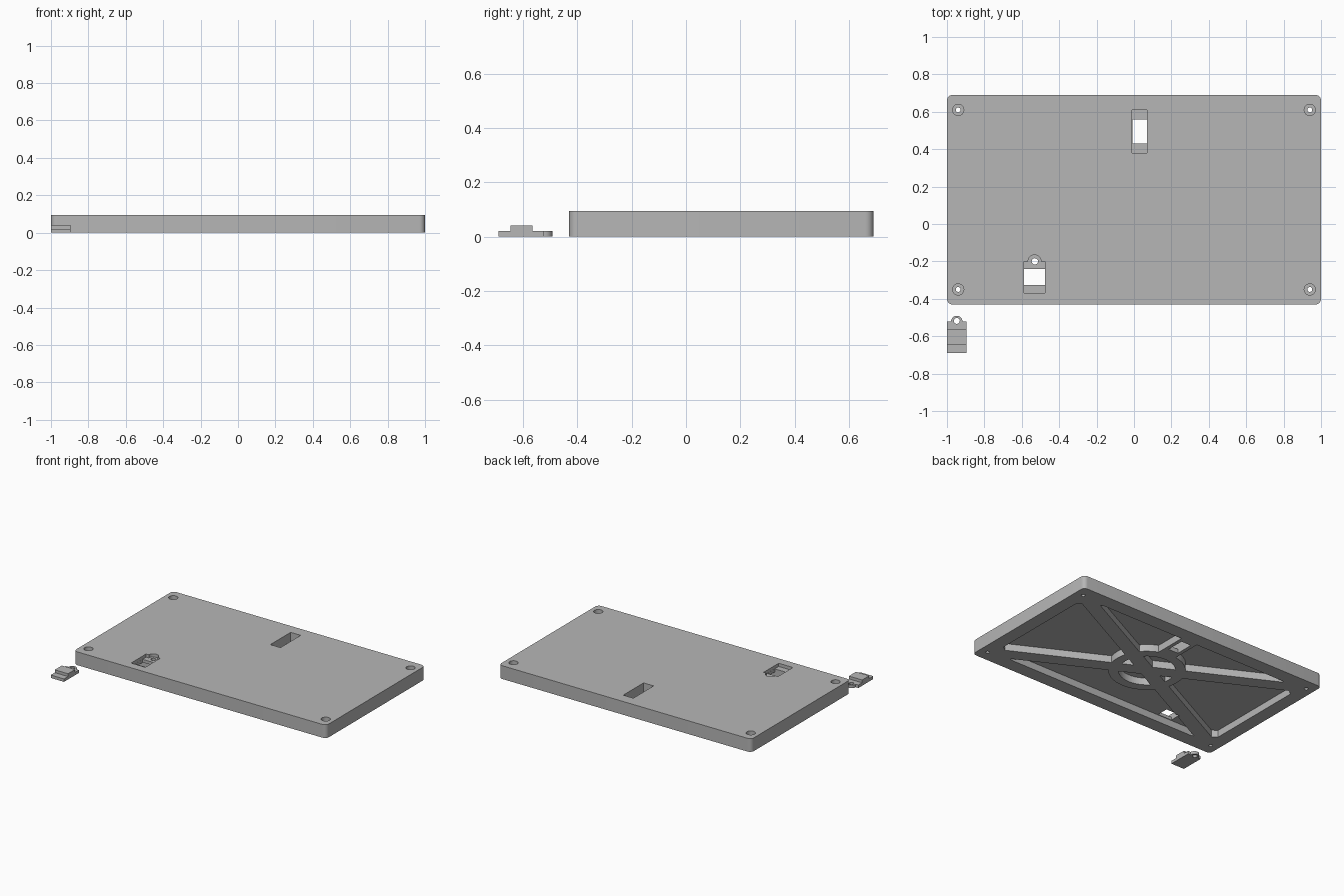
import bpy, bmesh
from math import sin, cos, pi, atan2

cube = bpy.data.objects.get("Cube")
if cube:
    bpy.data.objects.remove(cube, do_unlink=True)

grey = bpy.data.materials.new("plain grey")
grey.use_nodes = True
colour = (0.47, 0.47, 0.47, 1)
grey.diffuse_color = colour
grey.node_tree.nodes["Principled BSDF"].inputs["Base Color"].default_value = colour


def prism(name, outline, z0, z1):
    """Extrude a flat outline from z0 up to z1."""
    bm = bmesh.new()
    face = bm.faces.new([bm.verts.new((x, y, z0)) for x, y in outline])
    top = bmesh.ops.extrude_face_region(bm, geom=[face])["geom"]
    verts = [v for v in top if isinstance(v, bmesh.types.BMVert)]
    bmesh.ops.translate(bm, verts=verts, vec=(0, 0, z1 - z0))
    bmesh.ops.recalc_face_normals(bm, faces=bm.faces)
    mesh = bpy.data.meshes.new(name)
    bm.to_mesh(mesh)
    bm.free()
    mesh.materials.append(grey)
    obj = bpy.data.objects.new(name, mesh)
    bpy.context.collection.objects.link(obj)
    return obj


def arc(cx, cy, r, start, end, steps):
    return [(cx + r * cos(start + (end - start) * i / steps),
             cy + r * sin(start + (end - start) * i / steps)) for i in range(steps + 1)]


def box(name, x0, x1, y0, y1, z0, z1):
    return prism(name, [(x0, y0), (x1, y0), (x1, y1), (x0, y1)], z0, z1)


def cylinder(name, x, y, r, z0, z1, steps=32):
    return prism(name, arc(x, y, r, 0, 2 * pi, steps)[:-1], z0, z1)


def tabbed(x0, x1, y0, y1, r):
    """Rectangle with a round tab in the middle of its back edge."""
    return [(x0, y0), (x1, y0), (x1, y1)] + arc((x0 + x1) / 2, y1, r, 0, pi, 16) + [(x0, y1)]


def cut(obj, *cutters):
    """Subtract the cutters one after another and discard them."""
    for cutter in cutters:
        mod = obj.modifiers.new("cut", "BOOLEAN")
        mod.operation, mod.solver, mod.object = "DIFFERENCE", "EXACT", cutter
        bpy.context.view_layer.update()
        graph = bpy.context.evaluated_depsgraph_get()
        mesh = bpy.data.meshes.new_from_object(obj.evaluated_get(graph))
        obj.modifiers.clear()
        obj.data = mesh
        bpy.data.objects.remove(cutter, do_unlink=True)


MID = 0.13      # plate centre in y
HIGH = 0.095    # plate thickness
FLOOR = 0.05    # ceiling of the hollow underside

# Plate with rounded corners
hx, hy, r = 1.0, 0.56, 0.03
outline = []
for i, (sx, sy) in enumerate([(1, 1), (-1, 1), (-1, -1), (1, -1)]):
    outline += arc(sx * (hx - r), MID + sy * (hy - r), r, i * pi / 2, (i + 1) * pi / 2, 6)
plate = prism("base_plate", outline, 0, HIGH)

# Hollow underside, leaving diagonal ribs, a ring and a slot housing
px, py, cx, cy = 0.905, 0.46, 0.76, 0.365
pocket = prism("pocket", [(px, MID - cy), (px, MID + cy), (cx, MID + py), (-cx, MID + py),
                          (-px, MID + cy), (-px, MID - cy), (-cx, MID - py), (cx, MID - py)],
               -0.05, FLOOR)
for side in (1, -1):
    a = atan2(side * 0.48, 0.94)
    dx, dy, w = cos(a) * 1.3, sin(a) * 1.3, 0.05
    nx, ny = -sin(a) * w, cos(a) * w
    cut(pocket, prism("rib", [(-dx - nx, MID - dy - ny), (dx - nx, MID + dy - ny),
                              (dx + nx, MID + dy + ny), (-dx + nx, MID - dy + ny)], -0.1, 0.1))
ring = cylinder("ring", 0, MID, 0.25, -0.11, 0.11, 48)
cut(ring, cylinder("ring_bore", 0, MID, 0.185, -0.2, 0.2, 48))
cut(pocket, ring, box("housing", -0.035, 0.095, 0.35, 0.65, -0.12, 0.12))
cut(plate, pocket)

# Counterbored screw holes in the corners
for x in (-0.94, 0.94):
    for y in (-0.35, 0.61):
        cut(plate, cylinder("counterbore", x, y, 0.03, 0.06, 0.2),
            cylinder("screw_hole", x, y, 0.013, -0.1, 0.2, 20))

# Deep slot near the back edge
cut(plate, box("slot", -0.01, 0.07, 0.38, 0.61, 0.03, 0.2),
    box("slot_opening", -0.009, 0.069, 0.43, 0.56, -0.1, 0.2))

# Shallow tabbed seat for the clip, with its opening and screw hole
cut(plate, prism("seat", tabbed(-0.588, -0.475, -0.37, -0.2, 0.035), 0.072, 0.2),
    box("seat_opening", -0.587, -0.476, -0.325, -0.24, -0.1, 0.2),
    cylinder("seat_hole", -0.53, -0.2, 0.017, -0.1, 0.2, 20))

# Loose clip with stepped ends and a screw tab
clip = prism("clip", tabbed(-1, -0.895, -0.69, -0.522, 0.031), 0, 0.041)
cut(clip, box("front_step", -1.2, -0.7, -0.8, -0.645, 0.021, 0.1),
    box("back_step", -1.2, -0.7, -0.565, -0.4, 0.021, 0.1),
    cylinder("clip_hole", -0.9475, -0.518, 0.016, -0.1, 0.2, 20))

# Smooth curves, sharp edges
for obj in (plate, clip):
    bpy.ops.object.select_all(action="DESELECT")
    obj.select_set(True)
    bpy.context.view_layer.objects.active = obj
    bpy.ops.object.shade_smooth_by_angle(angle=pi / 6)
